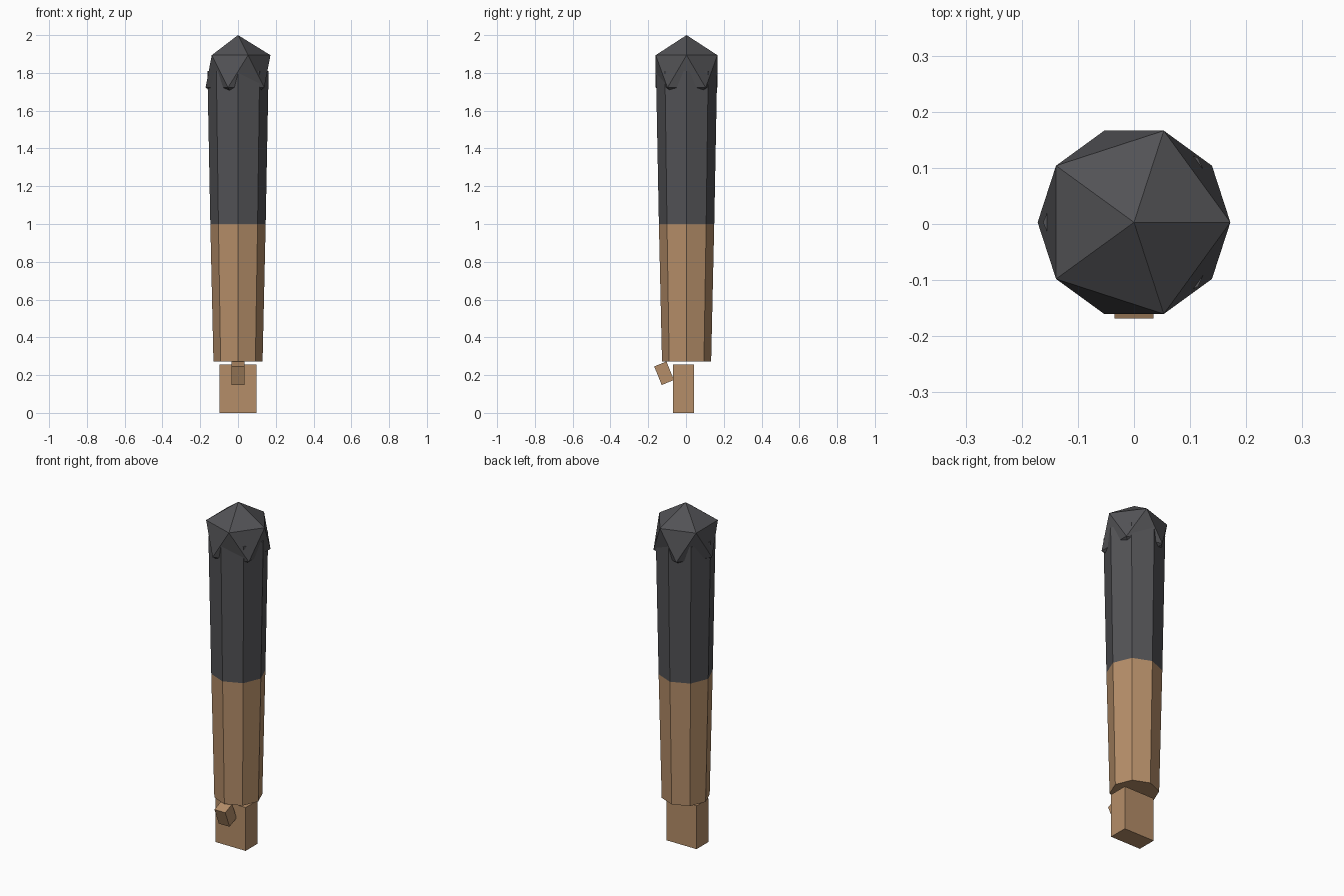
import bpy, bmesh
from math import radians, pi
from mathutils import Matrix

if "Cube" in bpy.data.objects:
    bpy.data.objects.remove(bpy.data.objects["Cube"])

AXIS_Y = 0.003  # arm axis offset


def material(name, rgb):
    m = bpy.data.materials.new(name)
    m.diffuse_color = (*rgb, 1)
    m.use_nodes = True
    m.node_tree.nodes["Principled BSDF"].inputs["Base Color"].default_value = m.diffuse_color
    return m


skin = material("skin", (0.46, 0.27, 0.14))
cloth = material("dark_cloth", (0.085, 0.085, 0.092))


def finish(name, bm, mat):
    bmesh.ops.recalc_face_normals(bm, faces=bm.faces)
    mesh = bpy.data.meshes.new(name)
    bm.to_mesh(mesh)
    bm.free()
    mesh.materials.append(mat)
    obj = bpy.data.objects.new(name, mesh)
    bpy.context.collection.objects.link(obj)
    return obj


def limb(name, z0, r0, z1, r1, open_z, mat):
    """Tapered octagonal tube, left open where it meets its neighbour."""
    bm = bmesh.new()
    place = Matrix.Translation((0, AXIS_Y, (z0 + z1) / 2))
    bmesh.ops.create_cone(bm, cap_ends=True, segments=8, radius1=r0, radius2=r1,
                          depth=z1 - z0, matrix=place)
    joint = [f for f in bm.faces if all(abs(v.co.z - open_z) < 1e-4 for v in f.verts)]
    bmesh.ops.delete(bm, geom=joint, context='FACES_ONLY')
    return finish(name, bm, mat)


def block(name, size, centre, tilt, mat):
    bm = bmesh.new()
    place = (Matrix.Translation(centre) @ Matrix.Rotation(tilt, 4, 'X')
             @ Matrix.Diagonal((*size, 1)))
    bmesh.ops.create_cube(bm, size=1, matrix=place)
    return finish(name, bm, mat)


# Arm: bare forearm below, sleeve above
limb("forearm", 0.272, 0.130, 1.0, 0.1465, 1.0, skin)
limb("sleeve", 1.0, 0.1465, 1.81, 0.162, 1.0, cloth)

# Faceted shoulder ball
bm = bmesh.new()
bmesh.ops.create_icosphere(bm, subdivisions=1, radius=0.192,
                           matrix=Matrix.Translation((0, AXIS_Y, 1.808)))
finish("shoulder", bm, cloth)

# Hand and tilted thumb
block("hand", (0.196, 0.111, 0.255), (0, -0.0135, 0.1275), 0, skin)
block("thumb", (0.07, 0.07, 0.106), (0, -0.116, 0.210), radians(22.2), skin)
